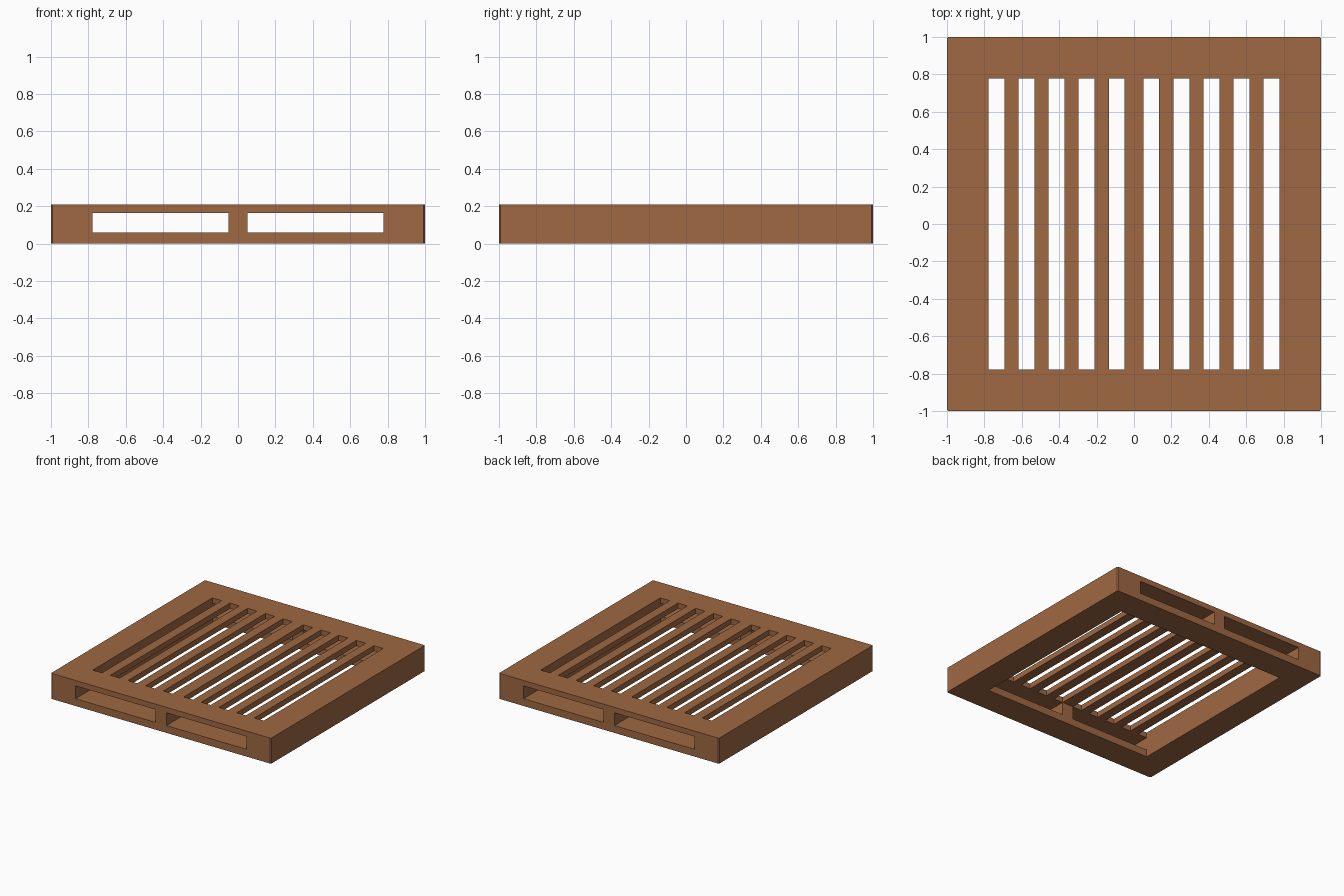
import bpy, bmesh

if "Cube" in bpy.data.objects:
    bpy.data.objects.remove(bpy.data.objects["Cube"])

# Wood colour
wood = bpy.data.materials.new("brown wood")
wood.diffuse_color = (0.345, 0.138, 0.054, 1)
wood.use_nodes = True
wood.node_tree.nodes["Principled BSDF"].inputs["Base Color"].default_value = wood.diffuse_color

# Grid lines of the pallet: slat edges, rim edges and layer heights
IN = 0.777
half = [v for i in range(5) for v in (0.05 + 0.1605 * i, 0.135 + 0.1605 * i)]
half[-1] = IN
xs = [-1] + [-v for v in reversed(half)] + half + [1]
ys = [-1, -IN, IN, 1]
zs = [0, 0.06, 0.165, 0.21]
dims = (len(xs) - 1, len(ys) - 1, len(zs) - 1)


def solid(c):
    """Is this grid cell filled with wood?"""
    i, j, k = c
    if any(n < 0 or n >= d for n, d in zip(c, dims)):
        return False
    x = (xs[i] + xs[i + 1]) / 2
    if abs(x) > IN:
        return True                    # side rails
    if j == 1:                         # open middle, slats only on top
        return k == 2 and i % 2 == 0
    return k != 1 or abs(x) < 0.05     # end rails with two fork openings


# Pallet skin: a face wherever wood meets air
bm = bmesh.new()
grid = (xs, ys, zs)
for i in range(dims[0]):
    for j in range(dims[1]):
        for k in range(dims[2]):
            c = (i, j, k)
            if not solid(c):
                continue
            for a in range(3):
                for s in (0, 1):
                    n = list(c)
                    n[a] += 2 * s - 1
                    if solid(tuple(n)):
                        continue
                    u, v = (a + 1) % 3, (a + 2) % 3
                    loop = [(0, 0), (1, 0), (1, 1), (0, 1)]
                    if s == 0:
                        loop.reverse()
                    verts = []
                    for du, dv in loop:
                        p = list(c)
                        p[a] += s
                        p[u] += du
                        p[v] += dv
                        verts.append(bm.verts.new([grid[q][p[q]] for q in range(3)]))
                    bm.faces.new(verts)
bmesh.ops.remove_doubles(bm, verts=bm.verts[:], dist=1e-5)

# Slight chamfer on the four upright corners
corners = [e for e in bm.edges
           if all(abs(v.co.x) > 0.999 and abs(v.co.y) > 0.999 for v in e.verts)
           and abs(e.verts[0].co.z - e.verts[1].co.z) > 0.01]
bmesh.ops.bevel(bm, geom=corners, offset=0.008, segments=1, affect='EDGES')
bmesh.ops.recalc_face_normals(bm, faces=bm.faces[:])

mesh = bpy.data.meshes.new("slatted_pallet")
bm.to_mesh(mesh)
bm.free()
mesh.materials.append(wood)
bpy.context.collection.objects.link(bpy.data.objects.new("slatted_pallet", mesh))
